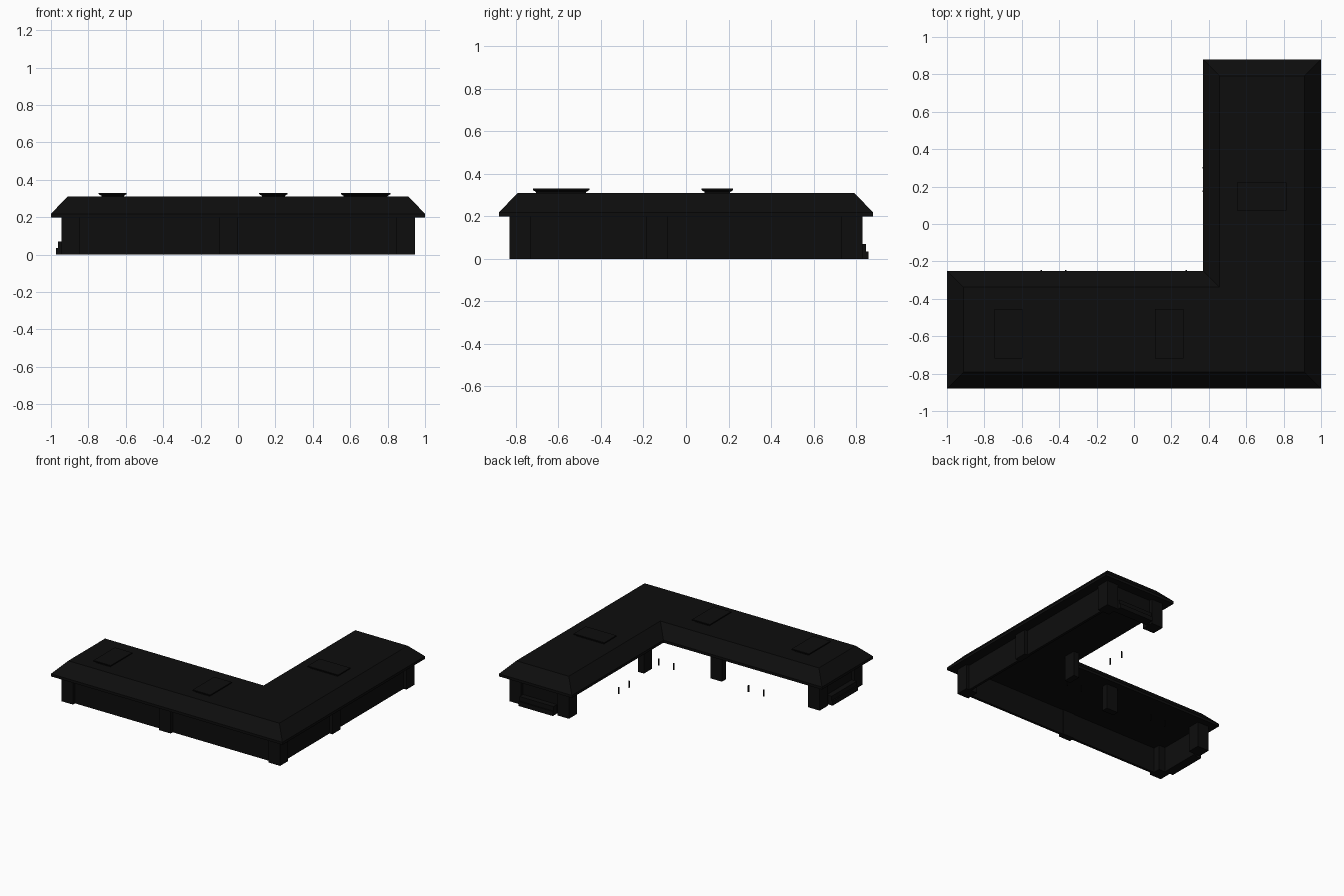
import bpy, bmesh

if "Cube" in bpy.data.objects:
    bpy.data.objects.remove(bpy.data.objects["Cube"])

mat = bpy.data.materials.new("near black")
mat.diffuse_color = (0.004, 0.004, 0.004, 1)
mat.use_nodes = True
mat.node_tree.nodes["Principled BSDF"].inputs["Base Color"].default_value = mat.diffuse_color


def finish(name, bm):
    bmesh.ops.recalc_face_normals(bm, faces=bm.faces)
    me = bpy.data.meshes.new(name)
    bm.to_mesh(me)
    bm.free()
    me.materials.append(mat)
    ob = bpy.data.objects.new(name, me)
    bpy.context.collection.objects.link(ob)
    return ob


def loft(name, rings):
    """Closed solid through rings of equal point count."""
    bm = bmesh.new()
    vs = [[bm.verts.new(p) for p in r] for r in rings]
    n = len(vs[0])
    for a, b in zip(vs, vs[1:]):
        for i in range(n):
            j = (i + 1) % n
            bm.faces.new((a[i], a[j], b[j], b[i]))
    bm.faces.new(vs[0][::-1])
    bm.faces.new(vs[-1])
    return finish(name, bm)


def rect(x0, x1, y0, y1, z):
    return [(x0, y0, z), (x1, y0, z), (x1, y1, z), (x0, y1, z)]


def box(name, x0, x1, y0, y1, z0, z1):
    return loft(name, [rect(x0, x1, y0, y1, z0), rect(x0, x1, y0, y1, z1)])


def ell(d, z):
    """L-shaped outline inset by d."""
    return [(-1 + d, -.88 + d, z), (1 - d, -.88 + d, z), (1 - d, .88 - d, z),
            (.37 + d, .88 - d, z), (.37 + d, -.25 - d, z), (-1 + d, -.25 - d, z)]


# L-shaped roof: upright eave, sloped sides, flat top
loft("roof", [ell(0, .198), ell(0, .218), ell(.088, .31)])

# roof hatches with a slightly wider lid
for i, (x0, x1, y0, y1) in enumerate([(-.745, -.595, -.72, -.455),
                                      (.113, .265, -.72, -.455),
                                      (.55, .815, .073, .222)]):
    d = .015
    loft(f"roof_hatch_{i}", [rect(x0 + d, x1 - d, y0 + d, y1 - d, .305),
                             rect(x0 + d, x1 - d, y0 + d, y1 - d, .314),
                             rect(x0, x1, y0, y1, .323),
                             rect(x0, x1, y0, y1, .33)])

# outer wall lines
X0, X1, Y0, Y1 = -.945, .945, -.83, .83
XI, YI = .43, -.30          # inner wall lines of the courtyard side
H, W, D = .2, .1, .05       # height, pillar width, pillar depth

# corner pillars
for i, (x, y, sx, sy) in enumerate([(X0, Y0, 1, 1), (X1, Y0, -1, 1), (X1, Y1, -1, -1),
                                    (XI, Y1, 1, -1), (X0, YI, 1, -1)]):
    xs, ys = sorted((x, x + sx * W)), sorted((y, y + sy * W))
    box(f"corner_pillar_{i}", *xs, *ys, 0, H)

# middle pillars on the long outer and inner sides
box("front_pillar", -.1, 0, Y0, Y0 + D, 0, H)
box("inner_front_pillar", -.1, 0, YI - D, YI, 0, H)
box("right_pillar", X1 - D, X1, -.185, -.085, 0, H)
box("inner_right_pillar", XI, XI + D, -.195, -.095, 0, H)

# wall panels set back behind the pillars
R, T = .025, .02
box("front_wall", X0 + R, X1 - R, Y0 + R, Y0 + R + T, 0, H)
box("right_wall", X1 - R - T, X1 - R, Y0 + R, Y1 - R, 0, H)
box("left_end_wall", X0 + R, X0 + R + T, Y0 + R, YI - R, 0, H)
box("back_end_wall", XI + R, X1 - R, Y1 - R - T, Y1 - R, 0, H)

# two steps at each wing end
for i, (out, z0, z1) in enumerate([(.028, 0, .035), (.018, .035, .07)]):
    box(f"left_step_{i}", X0 - out, X0 + R, -.73, -.42, z0, z1)
    box(f"back_step_{i}", .55, .845, Y1 - R, Y1 + out, z0, z1)

# slim upright door handles on the courtyard side
for i, x in enumerate([-.495, -.365, .28, .41]):
    box(f"door_handle_x_{i}", x - .004, x + .004, -.254, -.246, .01, .062)
for i, y in enumerate([.175, .302]):
    box(f"door_handle_y_{i}", .365, .373, y - .004, y + .004, .01, .062)
